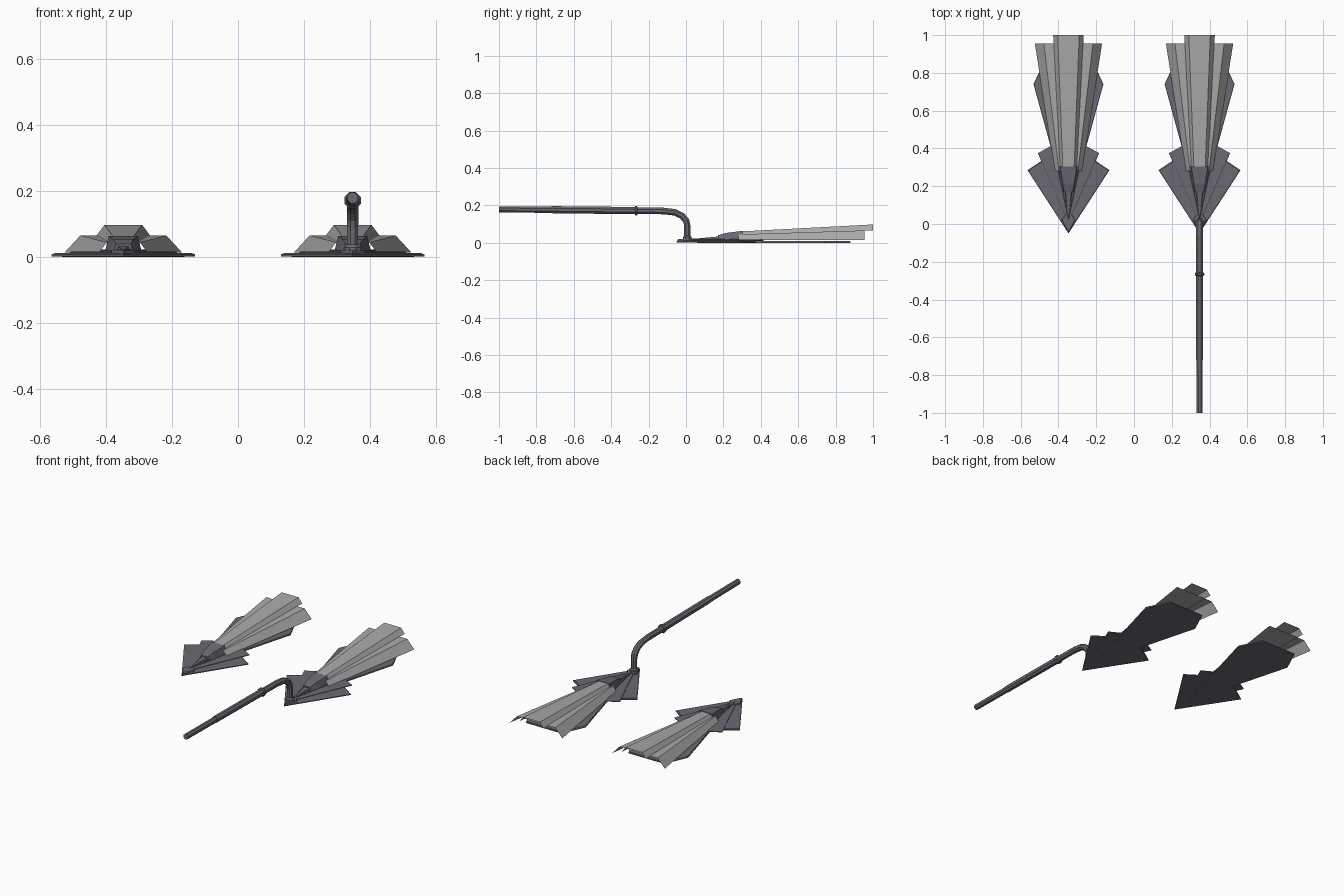
import bpy, bmesh, math
from mathutils import Vector

if "Cube" in bpy.data.objects:
    bpy.data.objects.remove(bpy.data.objects["Cube"])

CX = 0.347


def material(name, rgb):
    m = bpy.data.materials.new(name)
    m.diffuse_color = (*rgb, 1)
    m.use_nodes = True
    m.node_tree.nodes["Principled BSDF"].inputs["Base Color"].default_value = m.diffuse_color
    return m


DARK = material("dark_metal", (0.15, 0.14, 0.17))
LIGHT = material("light_vane", (0.40, 0.40, 0.40))


def finish(name, bm, mat):
    bmesh.ops.recalc_face_normals(bm, faces=bm.faces)
    me = bpy.data.meshes.new(name)
    bm.to_mesh(me)
    bm.free()
    me.materials.append(mat)
    ob = bpy.data.objects.new(name, me)
    bpy.context.collection.objects.link(ob)
    return ob


def loft(name, rings, mat, closed=True, caps=True):
    """Skin a list of cross-sections with equal point counts."""
    bm = bmesh.new()
    rows = [[bm.verts.new(p) for p in r] for r in rings]
    n = len(rows[0])
    for a, b in zip(rows, rows[1:]):
        for i in range(n if closed else n - 1):
            j = (i + 1) % n
            bm.faces.new((a[i], a[j], b[j], b[i]))
    if closed and caps:
        bm.faces.new(rows[0])
        bm.faces.new(rows[-1])
    return finish(name, bm, mat)


def plate(name, cx, half, z0, z1, inset=0.96):
    """Symmetric flat plate from its right half outline, with a sloped rim."""
    pts = half + [(-x, y) for x, y in reversed(half) if x > 0]
    my = sum(p[1] for p in pts) / len(pts)
    zm = z0 + (z1 - z0) * 0.6
    ring = lambda k, z: [(cx + x * k, my + (y - my) * k, z) for x, y in pts]
    return loft(name, [ring(1, z0), ring(1, zm), ring(inset, z1)], DARK)


def wedge(name, cx, stations):
    """Tapered block; stations are (y, bottom half width, top half width, z0, z1)."""
    return loft(name, [[(cx - b, y, z0), (cx + b, y, z0), (cx + t, y, z1), (cx - t, y, z1)]
                       for y, b, t, z0, z1 in stations], DARK)


def vane(name, cx, stations):
    """Folded open sheet; stations are (y, outer half width, inner half width, z0, z1)."""
    return loft(name, [[(cx - o, y, z0), (cx - i, y, z1), (cx + i, y, z1), (cx + o, y, z0)]
                       for y, o, i, z0, z1 in stations], LIGHT, closed=False)


for side, cx in (("left", -CX), ("right", CX)):
    # long under plate and stacked feather plates
    plate(side + "_long_plate", cx,
          [(0, 0.06), (0.10, 0.43), (0.185, 0.74), (0.12, 0.88)], 0.0, 0.009, 0.99)
    plate(side + "_kite_plate", cx,
          [(0, -0.05), (0.217, 0.285), (0.15, 0.33), (0.06, 0.385)], 0.002, 0.012)
    plate(side + "_middle_feather", cx,
          [(0, 0.0), (0.162, 0.375), (0.09, 0.415)], 0.010, 0.018)
    plate(side + "_inner_feather", cx,
          [(0, 0.02), (0.087, 0.435), (0.05, 0.40)], 0.016, 0.023)
    plate(side + "_front_diamond", cx,
          [(0, -0.045), (0.036, 0.022), (0, 0.072)], 0.010, 0.020)
    # socket block and ridge holding the vanes
    wedge(side + "_socket_block", cx, [(0.17, 0.030, 0.022, 0.015, 0.040),
                                       (0.215, 0.042, 0.030, 0.015, 0.053),
                                       (0.305, 0.056, 0.044, 0.015, 0.064)])
    wedge(side + "_front_ridge", cx, [(0.07, 0.010, 0.006, 0.015, 0.024),
                                      (0.18, 0.024, 0.016, 0.015, 0.034)])
    # folded fan vanes
    vane(side + "_lower_vane", cx, [(0.28, 0.072, 0.050, 0.016, 0.045),
                                    (0.955, 0.178, 0.130, 0.014, 0.066)])
    vane(side + "_upper_vane", cx, [(0.30, 0.045, 0.030, 0.044, 0.061),
                                    (1.0, 0.081, 0.057, 0.066, 0.098)])


def tube(name, path, sides=8):
    """Octagonal tube along (y, z, radius) points in the plane x = CX."""
    rings = []
    for i, (y, z, r) in enumerate(path):
        a, b = path[max(i - 1, 0)], path[min(i + 1, len(path) - 1)]
        t = Vector((0, b[0] - a[0], b[1] - a[1])).normalized()
        u = Vector((1, 0, 0))
        v = t.cross(u)
        angles = [math.tau * (k + 0.5) / sides for k in range(sides)]
        rings.append([Vector((CX, y, z)) + (u * math.cos(w) + v * math.sin(w)) * r
                      for w in angles])
    return loft(name, rings, DARK)


# bent arm, thicker sleeve and collars
tube("bent_arm", [(0.007, 0.01, 0.018), (0.007, 0.09, 0.018), (0.001, 0.118, 0.019),
                  (-0.022, 0.145, 0.019), (-0.060, 0.163, 0.019), (-0.12, 0.170, 0.019),
                  (-0.27, 0.172, 0.019), (-1.0, 0.179, 0.0175)])
tube("arm_sleeve", [(-0.27, 0.172, 0.021), (-0.72, 0.177, 0.0205)])
tube("arm_collar", [(-0.258, 0.172, 0.022), (-0.262, 0.172, 0.027),
                    (-0.270, 0.172, 0.027), (-0.274, 0.172, 0.022)])
tube("arm_foot", [(0.007, 0.012, 0.025), (0.007, 0.030, 0.025), (0.007, 0.038, 0.018)])
